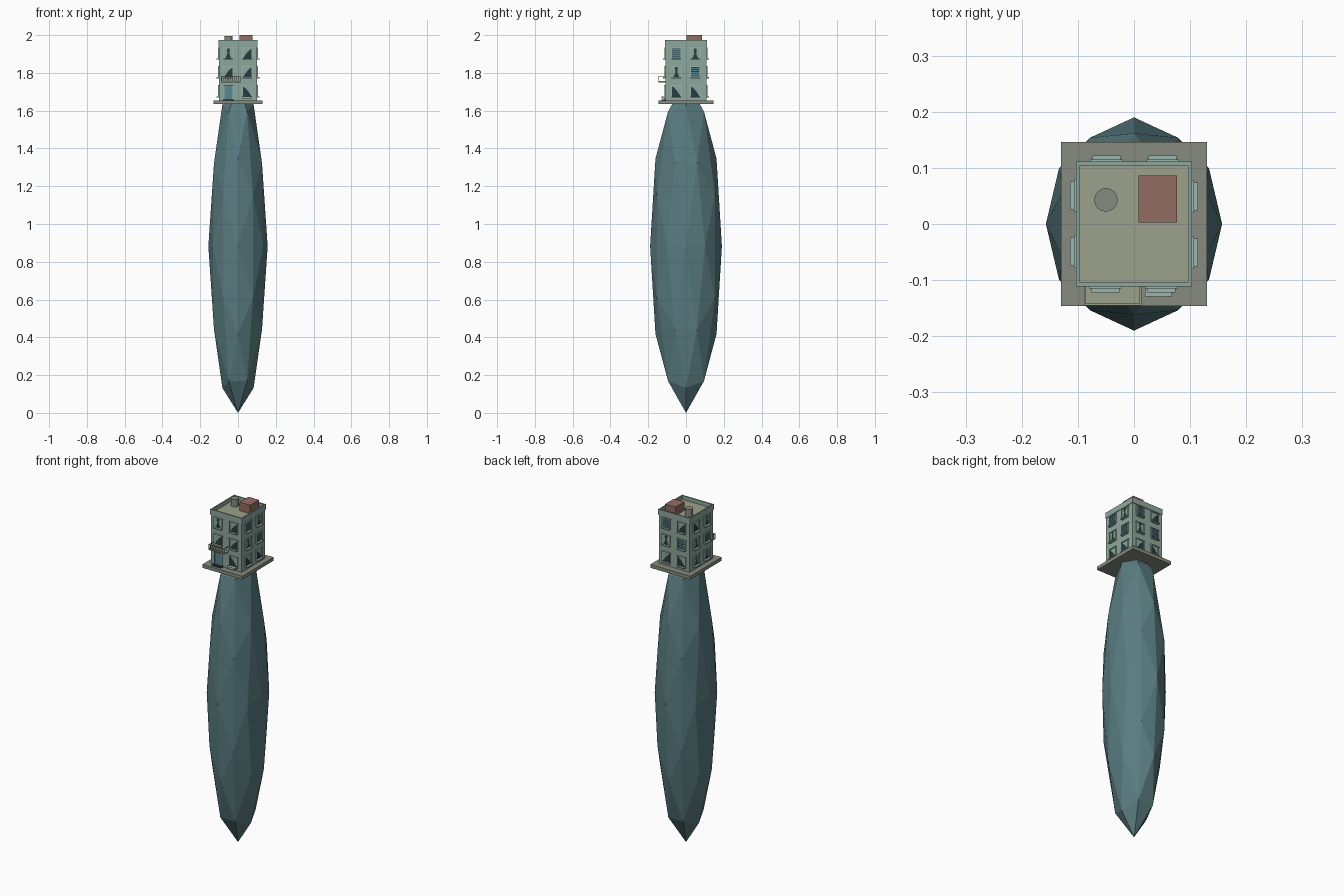
import bpy, bmesh, math, random
from mathutils import Matrix, Vector

if "Cube" in bpy.data.objects:
    bpy.data.objects.remove(bpy.data.objects["Cube"])
random.seed(4)

def mat(name, c):
    m = bpy.data.materials.new(name)
    m.diffuse_color = (*c, 1)
    m.use_nodes = True
    m.node_tree.nodes["Principled BSDF"].inputs["Base Color"].default_value = m.diffuse_color
    return m

ROCK = mat("rock_teal", (0.10, 0.20, 0.215))
WALL = mat("wall_green", (0.27, 0.39, 0.335))
TRIM = mat("trim_green", (0.33, 0.46, 0.41))
ROOF = mat("roof_olive", (0.33, 0.365, 0.26))
SLAB = mat("slab_grey", (0.24, 0.26, 0.21))
RED = mat("brick_red", (0.29, 0.15, 0.12))
DARK = mat("window_dark", (0.02, 0.045, 0.055))
BLUE = mat("blind_blue", (0.10, 0.24, 0.28))

def finish(name, bm, material):
    bmesh.ops.recalc_face_normals(bm, faces=bm.faces)
    me = bpy.data.meshes.new(name)
    bm.to_mesh(me)
    bm.free()
    me.materials.append(material)
    ob = bpy.data.objects.new(name, me)
    bpy.context.collection.objects.link(ob)
    return ob

def box(bm, x0, x1, y0, y1, z0, z1, M=Matrix()):
    T = Matrix.Translation(((x0 + x1) / 2, (y0 + y1) / 2, (z0 + z1) / 2))
    S = Matrix.Diagonal((x1 - x0, y1 - y0, z1 - z0, 1))
    bmesh.ops.create_cube(bm, size=1, matrix=M @ T @ S)

def box_obj(name, dims, material):
    bm = bmesh.new()
    box(bm, *dims)
    return finish(name, bm, material)

def prism(bm, pts, y0, y1, M):
    # flat x-z outline with a little thickness
    a = [bm.verts.new(M @ Vector((x, y0, z))) for x, z in pts]
    b = [bm.verts.new(M @ Vector((x, y1, z))) for x, z in pts]
    bm.faces.new(a)
    bm.faces.new(b[::-1])
    for i in range(len(pts)):
        j = (i + 1) % len(pts)
        bm.faces.new((a[i], b[i], b[j], a[j]))

# faceted hanging rock: two-level icosphere with its two-fold axis upright
bm = bmesh.new()
pts = set()
for base in ((0.5257, 0, 0.8507), (0.309, 0.5, 0.809), (1, 0, 0)):
    for k in range(3):
        p = base[k:] + base[:k]
        for sx in (1, -1):
            for sy in (1, -1):
                for sz in (1, -1):
                    pts.add((p[0] * sx + 0.0, p[1] * sy + 0.0, p[2] * sz + 0.0))
for p in sorted(pts):
    bm.verts.new(p)
bmesh.ops.convex_hull(bm, input=bm.verts)
for v in bm.verts:
    v.co = (v.co.x * 0.157, v.co.y * 0.19, v.co.z * 0.882 + 0.882)
finish("rock", bm, ROCK)

# base slab, walls and roof
box_obj("base_slab", (-0.13, 0.13, -0.146, 0.146, 1.634, 1.654), SLAB)
box_obj("walls", (-0.1, 0.1, -0.108, 0.108, 1.654, 1.945), WALL)
box_obj("roof", (-0.097, 0.097, -0.105, 0.105, 1.944, 1.95), ROOF)
bm = bmesh.new()
for s in (-1, 1):
    box(bm, *sorted((s * 0.103, s * 0.096)), -0.111, 0.111, 1.94, 1.973)
    box(bm, -0.103, 0.103, *sorted((s * 0.111, s * 0.104)), 1.94, 1.973)
finish("parapet", bm, WALL)

# roof items
box_obj("roof_hut", (0.008, 0.077, 0.003, 0.086, 1.948, 2.0), RED)
bm = bmesh.new()
bmesh.ops.create_cone(bm, cap_ends=True, segments=16, radius1=0.021, radius2=0.021,
                      depth=0.047, matrix=Matrix.Translation((-0.05, 0.043, 1.9715)))
finish("roof_vent", bm, SLAB)

# windows: two columns by three rows on every side
frames, sills, glass, drapes, blinds = (bmesh.new() for _ in range(5))
W, H = 0.023, 0.027

def window(M, style):
    box(glass, -W, W, -0.001, 0.004, -H, H, M)
    for s in (-1, 1):
        box(frames, *sorted((s * W, s * (W + 0.004))), -0.007, 0.004, -H, H, M)
    box(frames, -W - 0.006, W + 0.006, -0.007, 0.004, H, H + 0.005, M)
    box(sills, -W - 0.002, W + 0.002, -0.014, 0.004, -H - 0.006, -H, M)
    y = (-0.003, 0.0)
    if style == "tied":
        for s in (-1, 1):
            prism(drapes, [(s * W, H), (s * 0.008, H), (s * 0.005, 0.0), (s * 0.015, -H), (s * W, -H)], *y, M)
    elif style == "diag":
        prism(drapes, [(-W, -H), (-W, H), (W, H), (0.0, 0.006)], *y, M)
    elif style == "flip":
        prism(drapes, [(W, -H), (W, H), (-W, H), (0.0, 0.006)], *y, M)
    else:
        for k in range(5):
            z = H - 0.004 - k * 0.0105
            box(blinds, -W, W, *y, z - 0.007, z, M)

front = [["door", "flip"], ["diag", "diag"], ["tied", "diag"]]
right = [["flip", "flip"], ["tied", "blind"], ["blind", "tied"]]
for side in range(4):
    d = 0.108 if side % 2 == 0 else 0.1
    R = Matrix.Rotation(side * math.pi / 2, 4, 'Z')
    for row, z in enumerate((1.703, 1.804, 1.903)):
        for col, x in enumerate((-0.051, 0.049)):
            if side == 0:
                style = front[row][col]
            elif side == 1:
                style = right[row][col]
            else:
                style = random.choice(("tied", "diag", "flip", "blind"))
            if style != "door":
                window(R @ Matrix.Translation((x, -d, z)), style)
finish("window_frames", frames, TRIM)
finish("window_sills", sills, TRIM)
finish("window_glass", glass, DARK)
finish("curtains", drapes, WALL)
finish("blinds", blinds, BLUE)

# front door with surround and step
box_obj("door", (-0.071, -0.029, -0.111, -0.1, 1.654, 1.732), BLUE)
bm = bmesh.new()
for x in (-0.075, -0.029):
    box(bm, x, x + 0.004, -0.115, -0.1, 1.654, 1.732)
box(bm, -0.078, -0.022, -0.117, -0.1, 1.732, 1.737)
finish("door_surround", bm, TRIM)
box_obj("door_step", (-0.08, -0.02, -0.13, -0.108, 1.654, 1.66), DARK)

# balcony over the door
box_obj("balcony_floor", (-0.089, 0.013, -0.145, -0.106, 1.75, 1.756), ROOF)
bm = bmesh.new()
box(bm, -0.089, 0.013, -0.145, -0.142, 1.78, 1.783)
for x in (-0.089, 0.010):
    box(bm, x, x + 0.003, -0.145, -0.106, 1.78, 1.783)
for i in range(11):
    x = -0.089 + i * 0.0099
    box(bm, x, x + 0.003, -0.145, -0.142, 1.755, 1.781)
finish("balcony_rail", bm, ROOF)

# planter under the ground floor window
box_obj("planter", (0.02, 0.068, -0.129, -0.106, 1.664, 1.676), TRIM)
